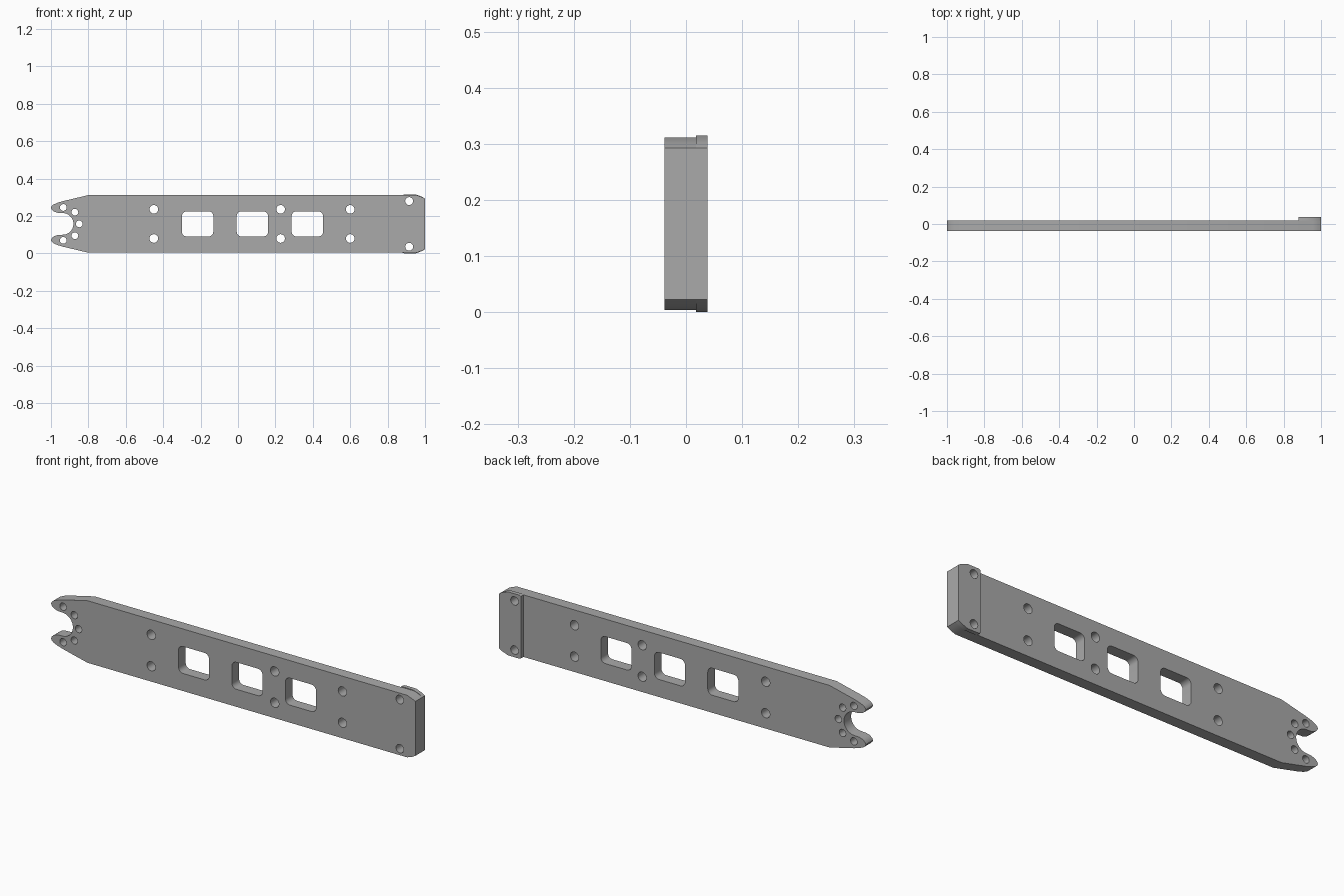
import bpy, bmesh
from math import sin, cos, pi, radians
from mathutils import Matrix

cube = bpy.data.objects.get("Cube")
if cube:
    bpy.data.objects.remove(cube, do_unlink=True)

MID = 0.1575          # mirror height of the arm
FRONT, STEP, BACK = -0.038, 0.018, 0.038

grey = bpy.data.materials.new("plain grey")
grey.use_nodes = True
grey.diffuse_color = (0.4, 0.4, 0.4, 1)
grey.node_tree.nodes["Principled BSDF"].inputs["Base Color"].default_value = (0.4, 0.4, 0.4, 1)


def arc(cx, cz, r, start, end, steps):
    angles = [radians(start + (end - start) * i / steps) for i in range(steps + 1)]
    return [(cx + r * cos(a), cz + r * sin(a)) for a in angles]


def circle(cx, cz, r):
    return arc(cx, cz, r, 0, 360, 32)[:-1]


def rounded_window(x0, x1, half, r):
    pts = []
    for cx, cz, a in ((x1 - r, half - r, 0), (x0 + r, half - r, 90),
                      (x0 + r, r - half, 180), (x1 - r, r - half, 270)):
        pts += arc(cx, cz, r, a, a + 90, 6)
    return pts


def mirrored(upper):
    """Close a half outline with its reflection below the middle."""
    return upper + [(x, -z) for x, z in reversed(upper) if abs(z) > 1e-5]


def hole_pair(x, z, r):
    return [circle(x, z, r), circle(x, -z, r)]


def plate(name, loops, y0, y1):
    """Extrude an outline with holes between two depths."""
    curve = bpy.data.curves.new(name, "CURVE")
    curve.dimensions = "2D"
    curve.fill_mode = "BOTH"
    curve.extrude = (y1 - y0) / 2
    for loop in loops:
        spline = curve.splines.new("POLY")
        spline.points.add(len(loop) - 1)
        for p, (x, z) in zip(spline.points, loop):
            p.co = (x, z, 0, 1)
        spline.use_cyclic_u = True
    temp = bpy.data.objects.new(name + "_outline", curve)
    bpy.context.collection.objects.link(temp)
    bpy.context.view_layer.update()
    mesh = bpy.data.meshes.new_from_object(temp.evaluated_get(bpy.context.evaluated_depsgraph_get()))
    bpy.data.objects.remove(temp, do_unlink=True)
    mesh.transform(Matrix.Translation((0, (y0 + y1) / 2, MID)) @ Matrix.Rotation(pi / 2, 4, "X"))
    bm = bmesh.new()
    bm.from_mesh(mesh)
    bmesh.ops.remove_doubles(bm, verts=bm.verts, dist=1e-5)
    bmesh.ops.recalc_face_normals(bm, faces=bm.faces)
    bm.to_mesh(mesh)
    bm.free()
    mesh.name = name
    mesh.materials.clear()
    mesh.materials.append(grey)
    obj = bpy.data.objects.new(name, mesh)
    bpy.context.collection.objects.link(obj)
    bpy.ops.object.select_all(action="DESELECT")
    obj.select_set(True)
    bpy.context.view_layer.objects.active = obj
    bpy.ops.object.shade_smooth_by_angle(angle=radians(30))
    return obj


# Long arm: chamfered end, tapered fork with rounded prongs and a round notch
arm_half = [(1, 0.135), (0.985, 0.143), (0.955, 0.154), (-0.8, 0.154),
            (-0.935, 0.122), (-0.965, 0.113), (-0.988, 0.103), (-0.998, 0.093),
            (-1, 0.086), (-0.995, 0.075), (-0.982, 0.065), (-0.962, 0.059)]
arm_half += arc(-0.938, 0, 0.058, 90, 0, 14)

end_holes = hole_pair(0.915, 0.122, 0.021)
arm_holes = list(end_holes)
for x in (-0.45, 0.228, 0.6):
    arm_holes += hole_pair(x, 0.078, 0.023)

# Small holes around the notch
arm_holes += hole_pair(-0.934, 0.088, 0.018) + hole_pair(-0.872, 0.063, 0.018)
arm_holes.append(circle(-0.849, 0, 0.018))

# Windows along the middle
for x in (-0.3, -0.007, 0.287):
    arm_holes.append(rounded_window(x, x + 0.168, 0.067, 0.025))

plate("arm", [mirrored(arm_half)] + arm_holes, FRONT, STEP)

# Raised pad behind the chamfered end
pad_half = [(1, 0.135), (0.985, 0.145), (0.95, 0.1575), (0.89, 0.1575), (0.88, 0.154)]
plate("end_pad", [mirrored(pad_half)] + end_holes, STEP, BACK)
